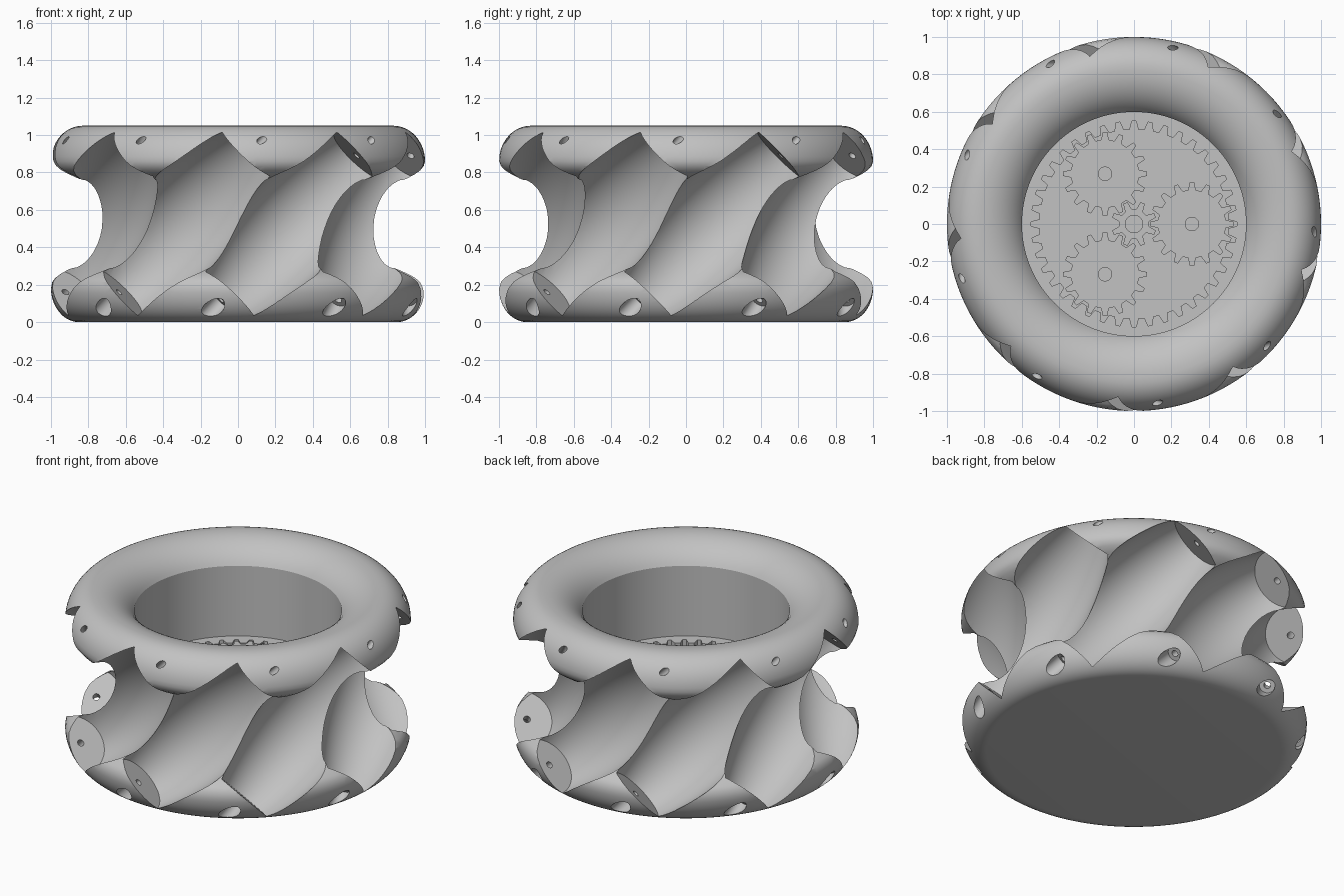
import bpy, bmesh, math
from mathutils import Vector

if "Cube" in bpy.data.objects:
    bpy.data.objects.remove(bpy.data.objects["Cube"], do_unlink=True)

grey = bpy.data.materials.new("plain grey")
grey.use_nodes = True
grey.diffuse_color = (0.54, 0.54, 0.54, 1)
grey.node_tree.nodes["Principled BSDF"].inputs["Base Color"].default_value = (0.54, 0.54, 0.54, 1)

POCKETS = 9
FIRST_ANGLE = math.radians(9.9)
HEIGHT = 1.05
FLOOR, RECESS = 0.475, 0.43


def make_object(name, bm):
    bmesh.ops.recalc_face_normals(bm, faces=bm.faces)
    mesh = bpy.data.meshes.new(name)
    bm.to_mesh(mesh)
    bm.free()
    mesh.materials.append(grey)
    obj = bpy.data.objects.new(name, mesh)
    bpy.context.collection.objects.link(obj)
    return obj


def bridge(bm, a, b):
    n = len(a)
    for i in range(n):
        j = (i + 1) % n
        bm.faces.new((a[i], a[j], b[j], b[i]))


def loft(name, rings):
    """Skin closed rings of points and cap both ends."""
    bm = bmesh.new()
    loops = [[bm.verts.new(p) for p in ring] for ring in rings]
    for a, b in zip(loops, loops[1:]):
        bridge(bm, a, b)
    bm.faces.new(loops[0])
    bm.faces.new(loops[-1])
    return make_object(name, bm)


def circle(r, z, n):
    return [(r * math.cos(math.tau * i / n), r * math.sin(math.tau * i / n), z) for i in range(n)]


def arc(cx, cz, rx, rz, start, end, steps=12):
    """Elliptical arc as profile points, angles in degrees."""
    angles = [math.radians(start + (end - start) * i / steps) for i in range(steps + 1)]
    return [(cx + rx * math.cos(a), cz + rz * math.sin(a)) for a in angles]


# Hub: two rounded rims, a concave waist and a deep central well
lip = [(1.0, 0.86), (0.993, 0.835), (0.975, 0.812), (0.945, 0.79), (0.905, 0.768)]
profile = arc(0.85, 0.18, 0.15, 0.18, -90, 0)
profile += [(r, HEIGHT - z) for r, z in lip[1:]]
profile += arc(1.03, HEIGHT / 2, 0.282, 0.282, 234, 126, 16)
profile += lip[:0:-1]
profile += arc(0.83, HEIGHT - 0.19, 0.17, 0.19, 0, 90)
profile += arc(0.82, HEIGHT - 0.24, 0.25, 0.24, 90, 152)
profile += [(0.6, RECESS)]
hub = loft("hub", [circle(r, z, 128) for r, z in profile])

# Roller pocket cutters: slanted barrels with an axle hole and a counterbore
CAP, AXLE, BARREL = 0.515, 0.855, 0.888


def pocket_rings():
    rings = [(-0.85, 0.046, AXLE), (-0.575, 0.046, AXLE), (-0.575, 0.02, AXLE), (-CAP, 0.02, AXLE)]
    steps = 20
    for i in range(steps + 1):
        s = CAP * (2 * i / steps - 1)
        rings.append((s, 0.277 - 0.37 * s * s, BARREL))
    return rings + [(CAP, 0.02, AXLE), (0.85, 0.02, AXLE)]


for k in range(POCKETS):
    az = FIRST_ANGLE + math.tau * k / POCKETS
    out = Vector((math.cos(az), math.sin(az), 0))
    side = Vector((-math.sin(az), math.cos(az), 0))
    up = Vector((0, 0, 1))
    along, across = (side + up).normalized(), (up - side).normalized()
    middle = up * HEIGHT / 2
    rings = []
    for s, r, d in pocket_rings():
        rings.append([middle + along * s + across * x + out * (d + y) for x, y, _ in circle(r, 0, 48)])
    cutter = loft("pocket_cutter", rings)
    cutter.hide_render = True
    mod = hub.modifiers.new("pocket", "BOOLEAN")
    mod.operation = "DIFFERENCE"
    mod.solver = "EXACT"
    mod.object = cutter
    bpy.context.view_layer.objects.active = hub
    bpy.ops.object.modifier_apply(modifier=mod.name)
    bpy.data.objects.remove(cutter, do_unlink=True)

bpy.ops.object.select_all(action="DESELECT")
hub.select_set(True)
bpy.context.view_layer.objects.active = hub
bpy.ops.object.shade_smooth_by_angle(angle=math.radians(30))


# Planetary gear set in the floor of the well
def gear(name, teeth, root, tip, rim, centre=(0, 0), turn=0.0):
    """Flat toothed ring between its tooth outline and a plain round rim."""
    tooth = [(-0.29, root), (-0.13, tip), (0.13, tip), (0.29, root)]
    outline = [((t + f) * math.tau / teeth + turn, r) for t in range(teeth) for f, r in tooth]
    bm = bmesh.new()
    loops = []
    for z, plain in ((RECESS - 0.01, False), (FLOOR, False), (FLOOR, True), (RECESS - 0.01, True)):
        loop = []
        for a, r in outline:
            q = rim if plain else r
            loop.append(bm.verts.new((centre[0] + q * math.cos(a), centre[1] + q * math.sin(a), z)))
        loops.append(loop)
    for i in range(4):
        bridge(bm, loops[i], loops[(i + 1) % 4])
    return make_object(name, bm)


gear("ring_gear", 40, 0.505, 0.55, 0.605)
gear("sun_gear", 8, 0.08, 0.122, 0.047, turn=math.pi / 8)
for k in range(3):
    a = math.tau * k / 3
    gear("planet_gear", 16, 0.182, 0.225, 0.036, (0.31 * math.cos(a), 0.31 * math.sin(a)), 1.5 * a)
